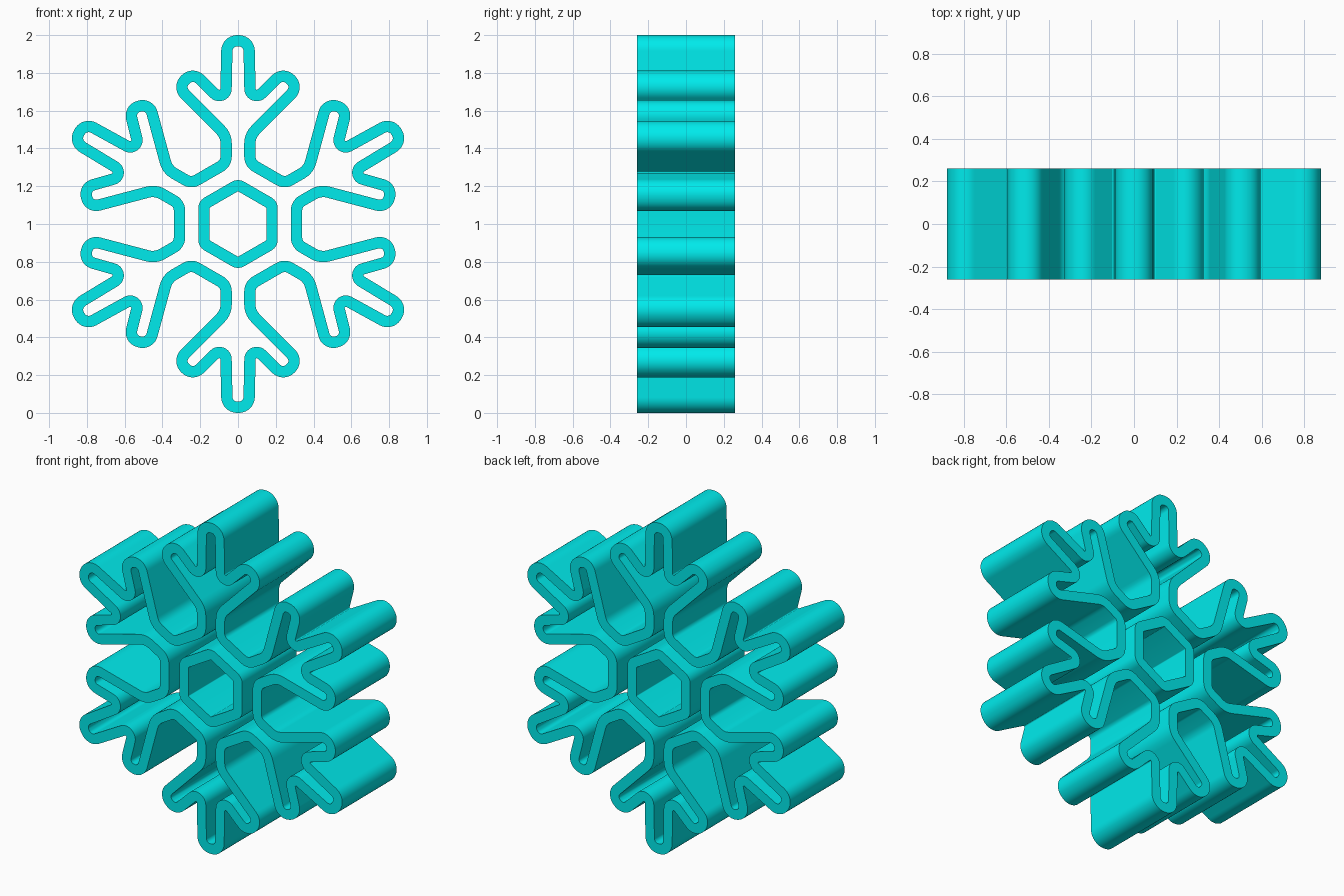
import bpy, bmesh, math
from mathutils import Vector, Matrix

if "Cube" in bpy.data.objects:
    bpy.data.objects.remove(bpy.data.objects["Cube"])

WALL = 0.06      # wall thickness
DEPTH = 0.52     # extrusion along y
CENTRE_Z = 1.0


def fillet_path(corners):
    """Closed polyline of (x, z, radius) -> list of (point, normal) with rounded corners."""
    out = []
    n = len(corners)
    for i in range(n):
        p = Vector(corners[i][:2])
        r = corners[i][2]
        d0 = (p - Vector(corners[i - 1][:2])).normalized()
        d1 = (Vector(corners[(i + 1) % n][:2]) - p).normalized()
        turn = math.atan2(d0.x * d1.y - d0.y * d1.x, d0.dot(d1))
        side = 1 if turn > 0 else -1
        n0 = Vector((-d0.y, d0.x))
        centre = p - d0 * r * math.tan(abs(turn) / 2) + n0 * side * r
        steps = max(4, round(abs(turn) / math.radians(9)))
        for k in range(steps + 1):
            nrm = Matrix.Rotation(turn * k / steps, 2) @ n0
            out.append((centre - nrm * side * r, nrm))
    return out


def wall_ring(name, corners, mat):
    """Extruded wall of constant thickness following a rounded closed path."""
    bm = bmesh.new()
    loops = []
    for s, y in ((1, -1), (1, 1), (-1, 1), (-1, -1)):
        loops.append([bm.verts.new((q.x, y * DEPTH / 2, q.y + CENTRE_Z))
                      for q in (p + nrm * s * WALL / 2 for p, nrm in fillet_path(corners))])
    n = len(loops[0])
    for a in range(4):
        la, lb = loops[a], loops[(a + 1) % 4]
        for i in range(n):
            j = (i + 1) % n
            bm.faces.new((la[i], la[j], lb[j], lb[i]))
    bmesh.ops.recalc_face_normals(bm, faces=bm.faces)
    me = bpy.data.meshes.new(name)
    bm.to_mesh(me)
    bm.free()
    ob = bpy.data.objects.new(name, me)
    bpy.context.collection.objects.link(ob)
    me.materials.append(mat)
    bpy.context.view_layer.objects.active = ob
    ob.select_set(True)
    bpy.ops.object.shade_smooth_by_angle(angle=math.radians(30))
    ob.select_set(False)
    return ob


cyan = bpy.data.materials.new("cyan_plastic")
cyan.diffuse_color = (0.0, 0.83, 0.84, 1)
cyan.use_nodes = True
cyan.node_tree.nodes["Principled BSDF"].inputs["Base Color"].default_value = cyan.diffuse_color

# Half of one arm: tip, notch, side branch (two corners), arm root, valley
half = [(0.058, 0.97, 0.055), (0.065, 0.633, 0.036), (0.24, 0.803, 0.052),
        (0.318, 0.725, 0.052), (0.063, 0.468, 0.10), (0.063, 0.3216, 0.06)]
arm = [(-x, z, r) for x, z, r in reversed(half)] + half

# Snowflake outline: the arm repeated six times
flake = []
for k in range(6):
    rot = Matrix.Rotation(-k * math.pi / 3, 2)
    flake += [(*(rot @ Vector((x, z))), r) for x, z, r in arm]
wall_ring("snowflake_wall", flake, cyan)

# Central hexagon with corners up and down
R = 0.18 / math.cos(math.pi / 6)
hexagon = [(R * math.sin(k * math.pi / 3), R * math.cos(k * math.pi / 3), 0.036) for k in range(6)]
wall_ring("centre_hexagon_wall", hexagon, cyan)
